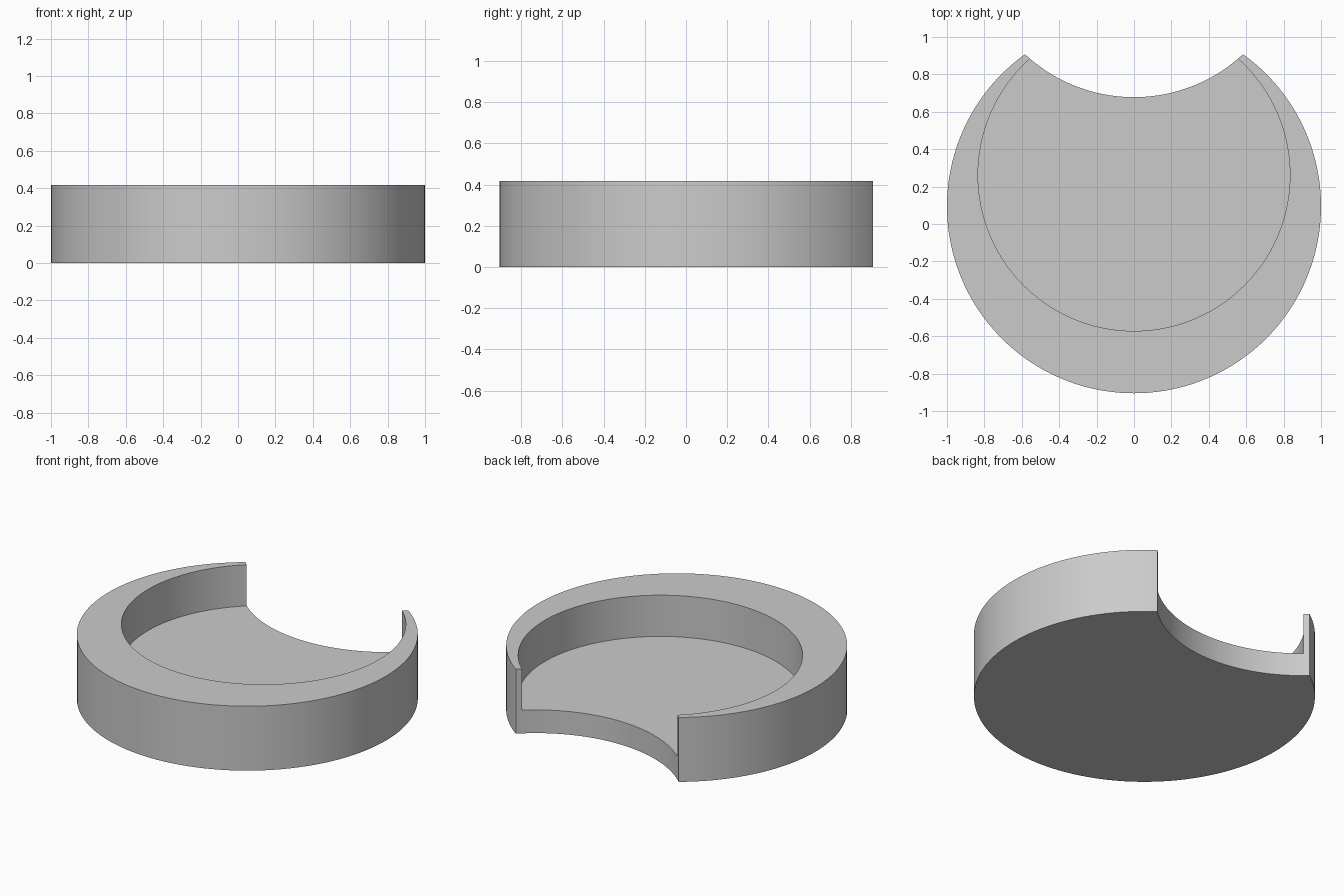
import bpy
import math

if "Cube" in bpy.data.objects:
    bpy.data.objects.remove(bpy.data.objects["Cube"], do_unlink=True)

HEIGHT = 0.417
FLOOR = 0.15

grey = bpy.data.materials.new("light_grey")
grey.use_nodes = True
colour = (0.6, 0.6, 0.6, 1)
grey.diffuse_color = colour
grey.node_tree.nodes["Principled BSDF"].inputs["Base Color"].default_value = colour


def disc(name, radius, y, bottom, top):
    """Upright cylinder centred on x = 0."""
    bpy.ops.mesh.primitive_cylinder_add(
        vertices=160, radius=radius, depth=top - bottom,
        location=(0, y, (top + bottom) / 2))
    obj = bpy.context.object
    obj.name = name
    obj.data.materials.append(grey)
    return obj


# Round body, off-centre recess and the curved bite out of the back
body = disc("round_tray", 1.0, 0.095, 0, HEIGHT)
cutters = [
    disc("recess_cutter", 0.834, 0.262, FLOOR, HEIGHT + 0.3),
    disc("notch_cutter", 0.855, 1.533, -0.3, HEIGHT + 0.4),
]

bpy.ops.object.select_all(action="DESELECT")
body.select_set(True)
bpy.context.view_layer.objects.active = body
for cutter in cutters:
    cutter.hide_render = True
    mod = body.modifiers.new(cutter.name, "BOOLEAN")
    mod.operation = "DIFFERENCE"
    mod.solver = "EXACT"
    mod.object = cutter
    bpy.ops.object.modifier_apply(modifier=mod.name)
for cutter in cutters:
    bpy.data.objects.remove(cutter, do_unlink=True)

# Smooth walls with crisp rims and tips
bpy.ops.object.shade_smooth_by_angle(angle=math.radians(30))
